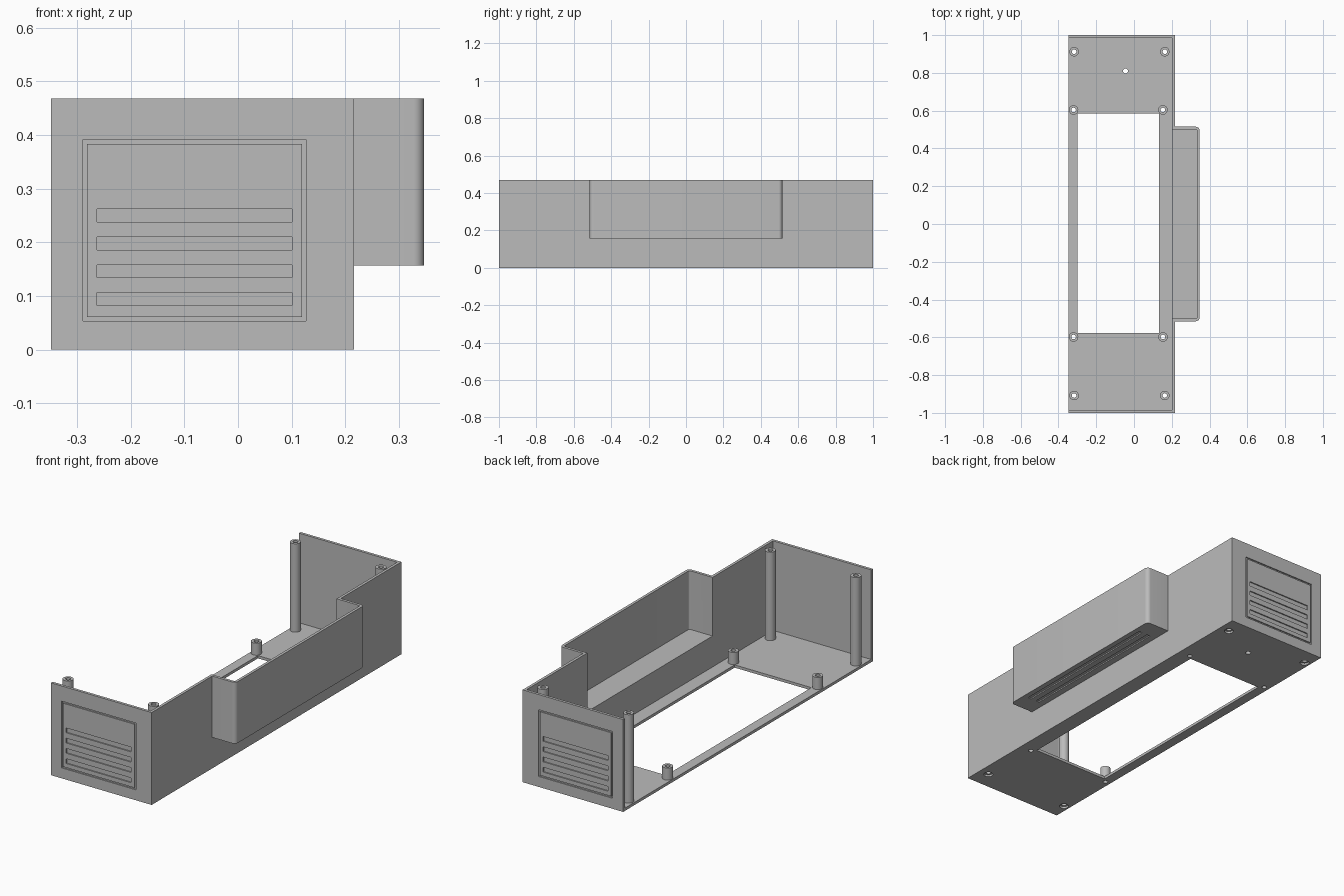
import bpy
import bmesh
from mathutils import Matrix

if "Cube" in bpy.data.objects:
    bpy.data.objects.remove(bpy.data.objects["Cube"])

# Single grey plastic
grey = bpy.data.materials.new("grey plastic")
grey.use_nodes = True
colour = (0.5, 0.5, 0.5, 1)
grey.diffuse_color = colour
grey.node_tree.nodes["Principled BSDF"].inputs["Base Color"].default_value = colour


def make(name, bm):
    bmesh.ops.recalc_face_normals(bm, faces=bm.faces)
    mesh = bpy.data.meshes.new(name)
    bm.to_mesh(mesh)
    bm.free()
    mesh.materials.append(grey)
    obj = bpy.data.objects.new(name, mesh)
    bpy.context.collection.objects.link(obj)
    return obj


def add_box(bm, x0, x1, y0, y1, z0, z1):
    m = Matrix.Translation(((x0 + x1) / 2, (y0 + y1) / 2, (z0 + z1) / 2))
    m = m @ Matrix.Diagonal((x1 - x0, y1 - y0, z1 - z0, 1))
    return bmesh.ops.create_cube(bm, size=1, matrix=m)["verts"]


def add_rod(bm, x, y, z0, z1, r):
    bmesh.ops.create_cone(bm, cap_ends=True, segments=32, radius1=r, radius2=r,
                          depth=z1 - z0, matrix=Matrix.Translation((x, y, (z0 + z1) / 2)))


def box(name, *size):
    bm = bmesh.new()
    add_box(bm, *size)
    return make(name, bm)


def rounded_bulge(name, x0, x1, y, z0, z1, r):
    # Box whose two outer upright edges are rounded
    bm = bmesh.new()
    add_box(bm, x0, x1, -y, y, z0, z1)
    edges = [e for e in bm.edges if all(v.co.x > x1 - 0.001 for v in e.verts)
             and abs(e.verts[0].co.z - e.verts[1].co.z) > 0.01]
    bmesh.ops.bevel(bm, geom=edges, offset=r, segments=8, profile=0.5, affect='EDGES')
    return make(name, bm)


def combine(target, tool, operation='DIFFERENCE'):
    mod = target.modifiers.new("combine", 'BOOLEAN')
    mod.operation = operation
    mod.solver = 'EXACT'
    mod.object = tool
    bpy.context.view_layer.objects.active = target
    bpy.ops.object.modifier_apply(modifier=mod.name)
    bpy.data.objects.remove(tool)


LEFT, RIGHT, TOP, WALL = -0.348, 0.216, 0.468, 0.014

# Case shell with side bulge, open above and on one long side
case = box("case", LEFT, RIGHT, -1, 1, 0, TOP)
combine(case, rounded_bulge("bulge", 0.1, 0.347, 0.515, 0.157, TOP, 0.02), 'UNION')
combine(case, box("cavity", -0.6, RIGHT - WALL, -1 + WALL, 1 - WALL, WALL, 0.6))
combine(case, rounded_bulge("bulge_cavity", 0.1, 0.347 - WALL, 0.515 - WALL,
                            0.157 + WALL, 0.6, 0.008))
combine(case, box("floor_opening", -0.298, 0.132, -0.578, 0.585, -0.1, 0.1))

# Shallow panel outline and vent slots on both end walls
DEPTH = 0.006
for side in (-1, 1):
    y0, y1 = sorted((side * (1 - DEPTH), side * 1.05))
    frame = box("panel_outline", -0.289, 0.127, y0, y1, 0.053, 0.391)
    combine(frame, box("panel_core", -0.281, 0.119, -2, 2, 0.061, 0.383))
    combine(case, frame)
    bm = bmesh.new()
    for i in range(4):
        z = 0.082 + i * 0.052
        add_box(bm, -0.263, 0.101, y0, y1, z, z + 0.024)
    combine(case, make("end_slots", bm))

# Vent slots under the bulge
bm = bmesh.new()
for x in (0.25, 0.3):
    add_box(bm, x, x + 0.02, -0.42, 0.42, 0.1, 0.157 + DEPTH)
combine(case, make("bulge_slots", bm))

# Screw posts: tall at the corners, short around the opening
TALL = [(x, y) for x in (-0.317, 0.163) for y in (-0.908, 0.912)]
SHORT = [(x, y) for x in (-0.32, 0.153) for y in (-0.598, 0.604)]
holes = bmesh.new()
for x, y in TALL:
    add_rod(holes, x, y, -0.1, 0.02, 0.022)
for x, y in SHORT:
    add_rod(holes, x, y, -0.1, 0.1, 0.012)
add_rod(holes, -0.045, 0.81, -0.1, 0.1, 0.013)
combine(case, make("floor_holes", holes))

posts = []
for name, spots, top in (("tall_post", TALL, 0.462), ("short_post", SHORT, 0.075)):
    for x, y in spots:
        bm = bmesh.new()
        add_rod(bm, x, y, 0.01, top, 0.025)
        post = make(name, bm)
        bm = bmesh.new()
        add_rod(bm, x, y, -0.1, 0.6, 0.012)
        combine(post, make("bore", bm))
        posts.append(post)

# Smooth the rounded faces, keep corners crisp
bpy.ops.object.select_all(action='DESELECT')
for obj in posts + [case]:
    obj.select_set(True)
bpy.context.view_layer.objects.active = case
bpy.ops.object.shade_smooth_by_angle(angle=0.5)
